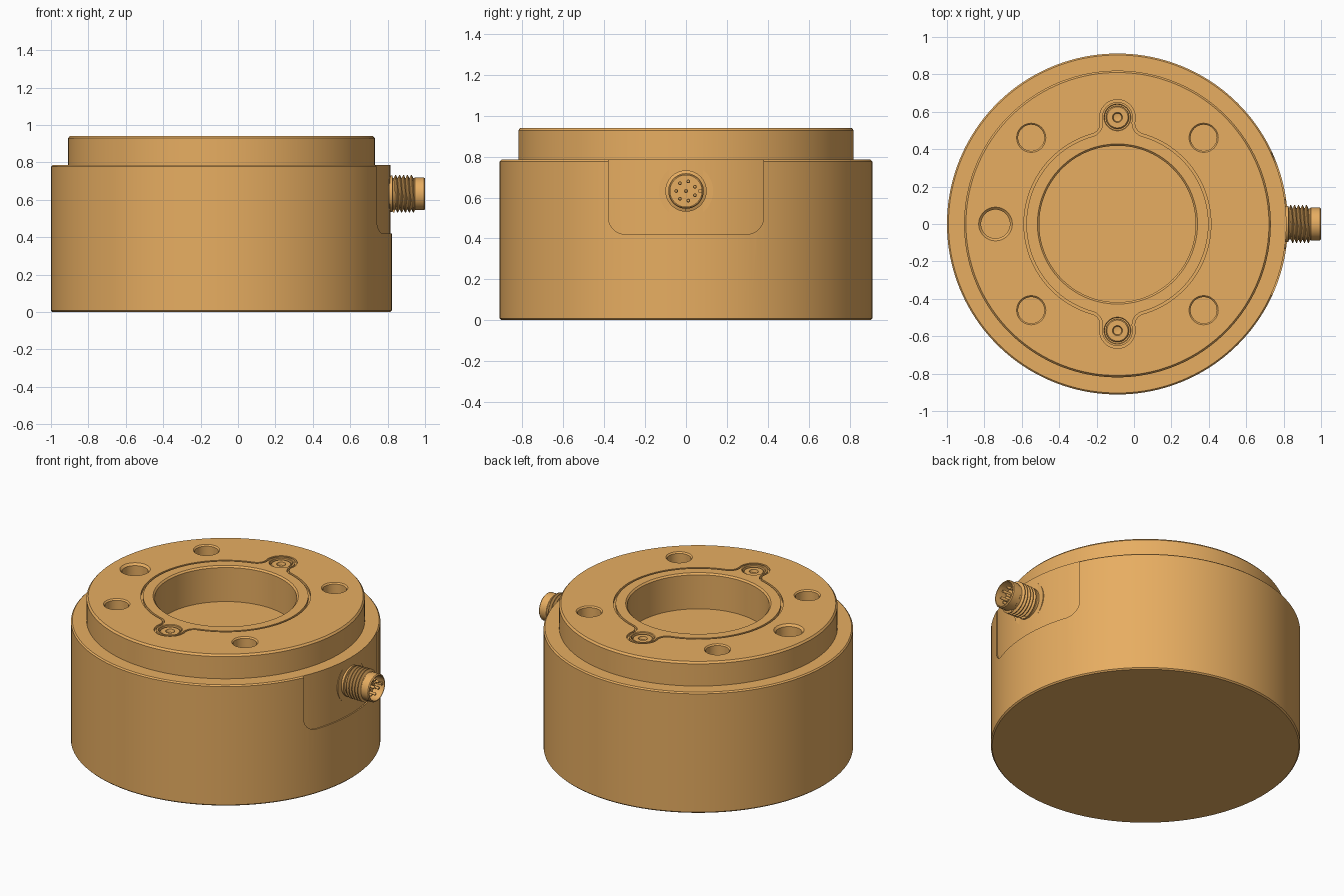
import bpy, bmesh
from math import sin, cos, pi, acos, hypot
from mathutils import Matrix

if "Cube" in bpy.data.objects:
    bpy.data.objects.remove(bpy.data.objects["Cube"])

CX, R, TOP, SHOULDER = -0.0885, 0.9115, 0.941, 0.785
orange = bpy.data.materials.new("orange")
orange.diffuse_color = (0.80, 0.42, 0.12, 1)
orange.use_nodes = True
orange.node_tree.nodes["Principled BSDF"].inputs["Base Color"].default_value = orange.diffuse_color
ALONG_X = Matrix.Rotation(pi / 2, 4, 'Y')      # turns a z axis into +x


def finish(name, bm, matrix=None):
    bmesh.ops.remove_doubles(bm, verts=bm.verts, dist=1e-5)
    bmesh.ops.recalc_face_normals(bm, faces=bm.faces)
    if matrix:
        bm.transform(matrix)
    me = bpy.data.meshes.new(name)
    bm.to_mesh(me)
    bm.free()
    ob = bpy.data.objects.new(name, me)
    bpy.context.collection.objects.link(ob)
    me.materials.append(orange)
    return ob


def lathe(name, profile, n=64, loc=(0, 0, 0), rot=Matrix(), ring=False):
    """Revolve (radius, height) points about z, then rotate and place."""
    bm = bmesh.new()
    cols = [[bm.verts.new((r * cos(2 * pi * i / n), r * sin(2 * pi * i / n), h))
             for r, h in profile] for i in range(n)]
    m = len(profile)
    for i in range(n):
        a, b = cols[i], cols[(i + 1) % n]
        for j in range(m if ring else m - 1):
            k = (j + 1) % m
            bm.faces.new((a[j], b[j], b[k], a[k]))
    return finish(name, bm, Matrix.Translation(loc) @ rot)


def prism(name, loops, z0, z1, matrix=None):
    """Extrude one outline, or the band between two matching outlines."""
    bm = bmesh.new()
    lo = [[bm.verts.new((x, y, z0)) for x, y in l] for l in loops]
    hi = [[bm.verts.new((x, y, z1)) for x, y in l] for l in loops]
    n = len(loops[0])
    for a, b in zip(lo, hi):
        for i in range(n):
            j = (i + 1) % n
            bm.faces.new((a[i], a[j], b[j], b[i]))
    for cap in (lo, hi):
        if len(loops) == 1:
            bm.faces.new(cap[0])
        else:
            for i in range(n):
                j = (i + 1) % n
                bm.faces.new((cap[0][i], cap[0][j], cap[1][j], cap[1][i]))
    return finish(name, bm, matrix)


def boolean(ob, cutter, op='DIFFERENCE'):
    cutter.hide_render = True
    mod = ob.modifiers.new("cut", 'BOOLEAN')
    mod.object, mod.operation, mod.solver = cutter, op, 'EXACT'
    bpy.context.view_layer.objects.active = ob
    bpy.ops.object.modifier_apply(modifier=mod.name)
    bpy.data.objects.remove(cutter)
    bpy.context.view_layer.update()


def arc(cx, cy, r, a0, a1, n):
    return [(cx + r * cos(a0 + (a1 - a0) * i / n), cy + r * sin(a0 + (a1 - a0) * i / n))
            for i in range(n + 1)]


def cover_outline(inset):
    """Ring cover: a circle with two filleted screw ears on the y axis."""
    ring, ear, fil, d = 0.50, 0.095, 0.06, 0.57
    t = acos(((ring + fil) ** 2 + d * d - (ear + fil) ** 2) / (2 * (ring + fil) * d))
    fx, fy = (ring + fil) * sin(t), (ring + fil) * cos(t)
    e = acos(fx / hypot(fx, fy - d))            # slope from ear to fillet centre
    half = arc(0, 0, ring - inset, -pi / 2 + t, pi / 2 - t, 56)
    half += arc(fx, fy, fil + inset, 1.5 * pi - t, pi - e, 10)[1:]
    half += arc(0, d, ear - inset, -e, pi + e, 28)[1:]
    half += arc(-fx, fy, fil + inset, e, -pi / 2 + t, 10)[1:-1]
    return [(CX + x, y) for x, y in half] + [(CX - x, -y) for x, y in half]


# Main body with stepped top and central blind bore
c = 0.008
body = lathe("sensor_body", [
    (0, 0), (R - c, 0), (R, c), (R, SHOULDER - c), (R - c, SHOULDER),
    (0.82, SHOULDER), (0.82, TOP - 0.012), (0.81, TOP), (0.428, TOP),
    (0.418, TOP - 0.01), (0.418, 0.71), (0, 0.71)], 160, (CX, 0, 0))

# Groove around the ring cover
boolean(body, prism("groove_cutter", [cover_outline(0), cover_outline(0.013)],
                    TOP - 0.018, TOP + 0.05))


def hole(x, y, r, rim, depth):
    boolean(body, lathe("hole_cutter", [
        (0, TOP - depth), (r, TOP - depth), (r, TOP - (rim - r)),
        (rim, TOP), (rim, TOP + 0.05), (0, TOP + 0.05)], 48, (x, y, 0)))


# Mounting holes, then screw counterbores
for sx in (-1, 1):
    for sy in (-1, 1):
        hole(CX + sx * 0.461, sy * 0.461, 0.070, 0.078, 0.12)
hole(CX - 0.652, 0, 0.077, 0.090, 0.12)
for sy in (-1, 1):
    hole(CX, sy * 0.57, 0.068, 0.072, 0.04)

# Shallow curved recess behind the connector
r = 0.085
front = ([(0.38, 0.9)] + [(-0.38, 0.9)] + arc(-0.38 + r, 0.42 + r, r, pi, 1.5 * pi, 12)
         + arc(0.38 - r, 0.42 + r, r, 1.5 * pi, 2 * pi, 12))
to_yz = Matrix(((0, 0, 1, 0), (1, 0, 0, 0), (0, 1, 0, 0), (0, 0, 0, 1)))
recess = prism("recess_cutter", [front], 0.5, 1.1, to_yz)
shell = lathe("recess_shell", [(0.9035, 0.3), (1.1, 0.3), (1.1, 1.0), (0.9035, 1.0)],
              160, (CX, 0, 0), ring=True)
boolean(recess, shell, 'INTERSECT')
boolean(body, recess)

# Cover screws with sockets
parts = [body]
for sy, side in ((-1, "front"), (1, "back")):
    parts.append(lathe("cover_screw_" + side, [
        (0, 0.895), (0.062, 0.895), (0.062, TOP - 0.016), (0.056, TOP - 0.010),
        (0.027, TOP - 0.010), (0.022, TOP - 0.028), (0, TOP - 0.033)],
        36, (CX, sy * 0.57, 0)))

# Connector seat and hollow barrel
ZC = 0.632
parts.append(lathe("connector_seat", [(0, 0.75), (0.133, 0.75), (0.133, 0.811), (0, 0.811)],
                   48, (0, 0, ZC), ALONG_X))
parts.append(lathe("connector_barrel", [
    (0, 0.78), (0.097, 0.78), (0.097, 0.826), (0.084, 0.828), (0.084, 0.942), (0.087, 0.945),
    (0.087, 0.994), (0.082, 1.0), (0.077, 1.0), (0.077, 0.93), (0, 0.93)],
    48, (0, 0, ZC), ALONG_X))

# Helical thread wound on the barrel
bm = bmesh.new()
N, turns, pitch = 40, 5, 0.021
rows = []
for i in range(N * turns + 1):
    a, x = 2 * pi * i / N, 0.822 + pitch * i / N
    rows.append([bm.verts.new((q * cos(a), q * sin(a), x + pitch * f))
                 for f, q in ((0.02, 0.083), (0.4, 0.101), (0.6, 0.101), (0.98, 0.083))])
for a, b in zip(rows, rows[1:]):
    for j in range(4):
        bm.faces.new((a[j], b[j], b[(j + 1) % 4], a[(j + 1) % 4]))
bm.faces.new(rows[0])
bm.faces.new(rows[-1])
parts.append(finish("connector_thread", bm, Matrix.Translation((0, 0, ZC)) @ ALONG_X))

# Contact pins: one central and seven around, plus the polarising key
spots = [(0, 0)] + [(0.048 * cos((2 * k + 1) * pi / 7), 0.048 * sin((2 * k + 1) * pi / 7))
                    for k in range(7)]
for k, (y, z) in enumerate(spots):
    parts.append(lathe(f"contact_pin_{k}", [
        (0, 0.925), (0.009, 0.925), (0.009, 0.978), (0.006, 0.984), (0, 0.986)],
        14, (0, y, ZC + z), ALONG_X))
key = [(0.062, ZC - 0.008), (0.08, ZC - 0.008), (0.08, ZC + 0.008), (0.062, ZC + 0.008)]
parts.append(prism("connector_key", [key], 0.925, 0.99, to_yz))

# Smooth round walls, keep edges crisp
bpy.context.view_layer.update()
for ob in parts:
    ob.select_set(True)
bpy.context.view_layer.objects.active = body
bpy.ops.object.shade_smooth_by_angle(angle=pi / 6)
